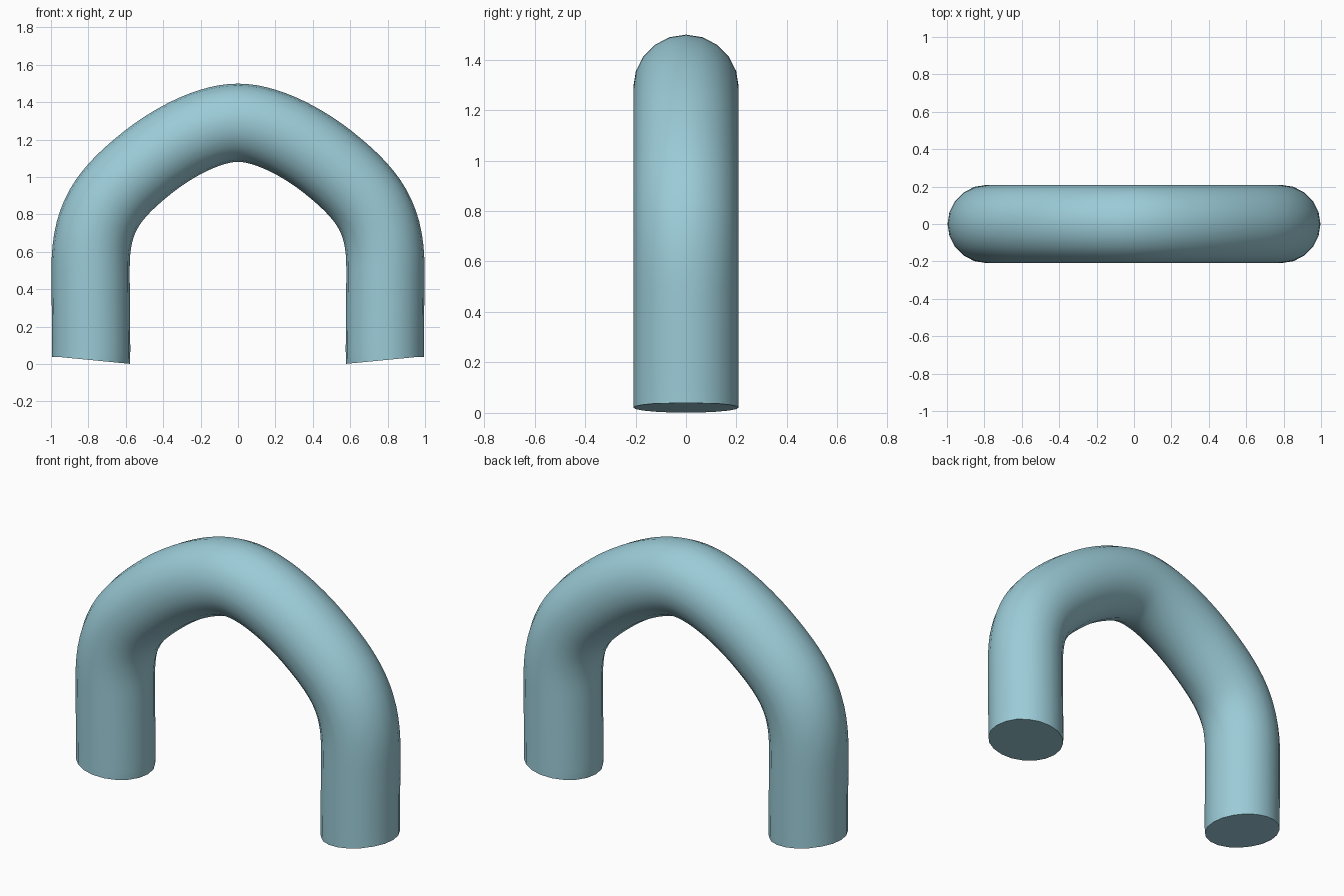
import bpy
from mathutils import Vector

if "Cube" in bpy.data.objects:
    bpy.data.objects.remove(bpy.data.objects["Cube"])

# Left half of the centre line in x/z: (point, handle toward the end, handle toward the apex)
half = [
    ((-0.786, 0.021), (-0.789, -0.01), (-0.783, 0.052)),
    ((-0.788, 0.50), (-0.788, 0.35), (-0.792, 0.78)),
    ((-0.48, 1.08), (-0.70, 0.905), (-0.34, 1.19)),
    ((0.0, 1.29), (-0.15, 1.29), (0.15, 1.29)),
]


def flip(p):
    return (-p[0], p[1])


# Mirror the half path; handles swap order on the other side
path = half + [(flip(c), flip(b), flip(a)) for c, a, b in reversed(half[:-1])]

# Arch tube: 20-sided round bevel along the path, capped at the feet
curve = bpy.data.curves.new("arch_tube", 'CURVE')
curve.dimensions = '3D'
curve.resolution_u = 14
curve.bevel_depth = 0.209
curve.bevel_resolution = 8
curve.use_fill_caps = True
spline = curve.splines.new('BEZIER')
spline.bezier_points.add(len(path) - 1)
for bp, (co, left, right) in zip(spline.bezier_points, path):
    bp.handle_left_type = bp.handle_right_type = 'FREE'
    bp.co = Vector((co[0], 0, co[1]))
    bp.handle_left = Vector((left[0], 0, left[1]))
    bp.handle_right = Vector((right[0], 0, right[1]))

arch = bpy.data.objects.new("arch_tube", curve)
bpy.context.collection.objects.link(arch)
bpy.context.view_layer.objects.active = arch
arch.select_set(True)
bpy.ops.object.convert(target='MESH')
arch = bpy.context.object

# Weld the caps to the tube, then smooth the sides only
mesh = arch.data
import bmesh
bm = bmesh.new()
bm.from_mesh(mesh)
bmesh.ops.remove_doubles(bm, verts=bm.verts, dist=0.0005)
bmesh.ops.recalc_face_normals(bm, faces=bm.faces)
bm.to_mesh(mesh)
bm.free()
bpy.ops.object.shade_smooth_by_angle(angle=0.7)

# Pale blue material
mat = bpy.data.materials.new("pale_blue")
mat.diffuse_color = (0.33, 0.60, 0.68, 1)
mat.use_nodes = True
mat.node_tree.nodes["Principled BSDF"].inputs["Base Color"].default_value = mat.diffuse_color
mesh.materials.clear()
mesh.materials.append(mat)
